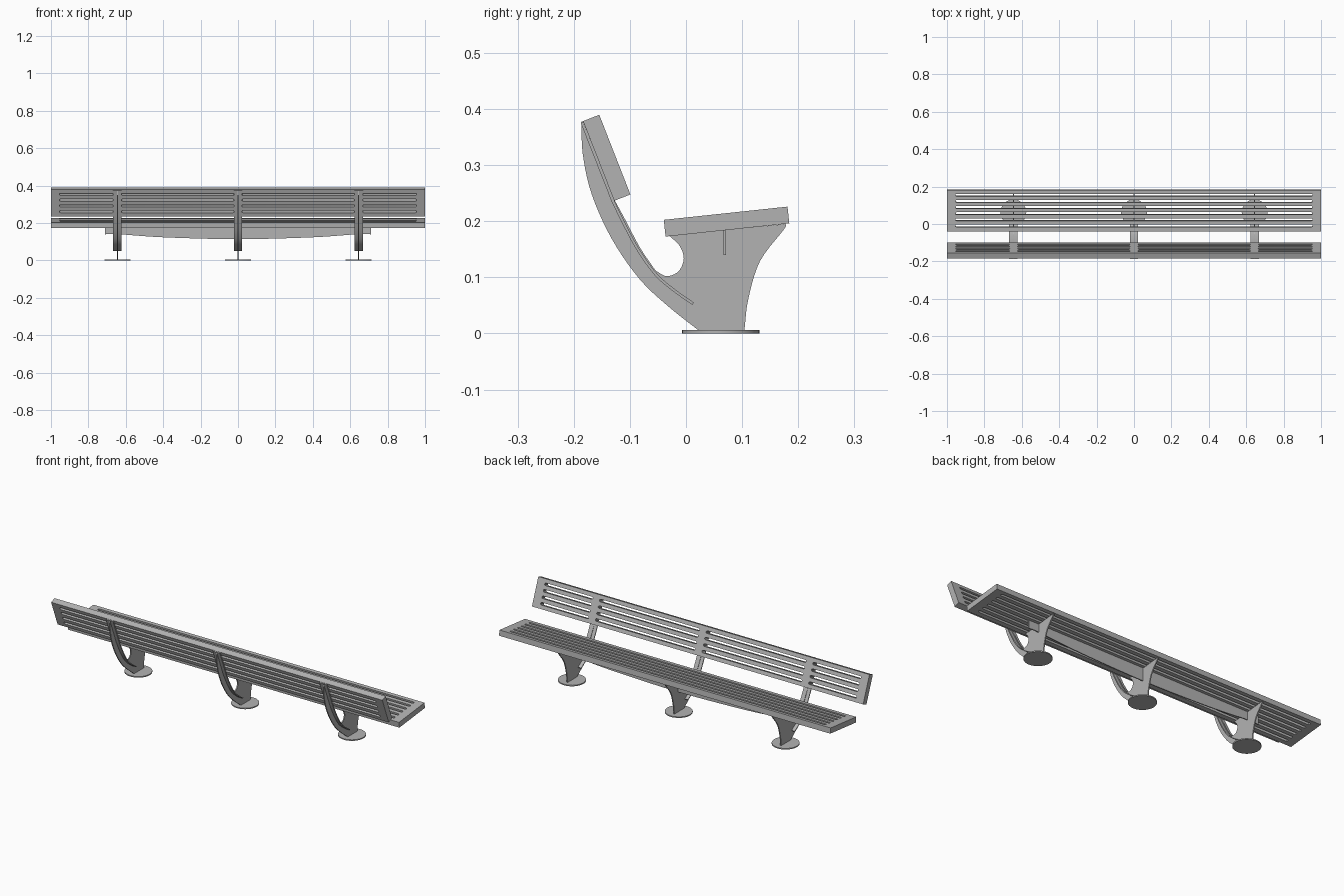
import bpy, bmesh, math
from mathutils import Matrix, Vector

cube = bpy.data.objects.get("Cube")
if cube:
    bpy.data.objects.remove(cube, do_unlink=True)

metal = bpy.data.materials.new("grey_metal")
metal.use_nodes = True
GREY = (0.45, 0.45, 0.45, 1)
metal.diffuse_color = GREY
metal.node_tree.nodes["Principled BSDF"].inputs["Base Color"].default_value = GREY

X, Y, Z = Vector((1, 0, 0)), Vector((0, 1, 0)), Vector((0, 0, 1))
parts = []


def frame(origin, across, up):
    """Matrix whose local x, y and z are across, up and their normal."""
    m = Matrix((across, up, across.cross(up))).transposed().to_4x4()
    m.translation = origin
    return m


def plate(name, outlines, thickness, matrix):
    """Flat plate from a closed outline; further outlines become holes."""
    curve = bpy.data.curves.new(name, 'CURVE')
    curve.dimensions = '2D'
    curve.fill_mode = 'BOTH'
    curve.extrude = thickness / 2
    for pts in outlines:
        s = curve.splines.new('POLY')
        s.points.add(len(pts) - 1)
        for p, (a, b) in zip(s.points, pts):
            p.co = (a, b, 0, 1)
        s.use_cyclic_u = True
    temp = bpy.data.objects.new(name + "_outline", curve)
    bpy.context.collection.objects.link(temp)
    dg = bpy.context.evaluated_depsgraph_get()
    mesh = bpy.data.meshes.new_from_object(temp.evaluated_get(dg))
    bpy.data.objects.remove(temp, do_unlink=True)
    bpy.data.curves.remove(curve)
    bm = bmesh.new()
    bm.from_mesh(mesh)
    bmesh.ops.remove_doubles(bm, verts=bm.verts, dist=1e-5)
    bmesh.ops.recalc_face_normals(bm, faces=bm.faces)
    bm.to_mesh(mesh)
    bm.free()
    mesh.materials.clear()
    mesh.materials.append(metal)
    obj = bpy.data.objects.new(name, mesh)
    obj.matrix_world = matrix
    bpy.context.collection.objects.link(obj)
    parts.append(obj)
    return obj


def smooth(points, steps=5):
    """Catmull-Rom curve through the points."""
    p = [Vector(q) for q in points]
    p = [2 * p[0] - p[1]] + p + [2 * p[-1] - p[-2]]
    out = []
    for a, b, c, d in zip(p, p[1:], p[2:], p[3:]):
        for i in range(steps):
            t = i / steps
            out.append(b + (c - a) * t / 2 + (2 * a - 5 * b + 4 * c - d) * t * t / 2
                       + (3 * b - a - 3 * c + d) * t ** 3 / 2)
    return out + [p[-2]]


def slot(x0, x1, v, r=0.0065, n=6):
    """Long hole with rounded ends."""
    ends = ((x1 - r, -math.pi / 2), (x0 + r, math.pi / 2))
    return [(cx + r * math.cos(a0 + math.pi * i / n), v + r * math.sin(a0 + math.pi * i / n))
            for cx, a0 in ends for i in range(n + 1)]


def slotted_panel(name, low, high, depth, rows, centre, spans):
    """Slotted board; low and high are the (y, z) ends of its middle line."""
    a, b = Vector((0, *low)), Vector((0, *high))
    h = (b - a).length
    holes = [slot(x0, x1, centre + 0.033 * (i - (rows - 1) / 2))
             for i in range(rows) for x0, x1 in spans]
    rect = [(-1, 0), (1, 0), (1, h), (-1, h)]
    plate(name, [rect] + holes, depth, frame(a, X, (b - a).normalized()))


# Seat and backrest
slotted_panel("seat", (-0.038, 0.1875), (0.1825, 0.211), 0.03, 6, 0.113, [(-0.955, 0.955)])
gaps = [(-0.955, -0.664), (-0.624, -0.02), (0.02, 0.624), (0.664, 0.955)]
slotted_panel("backrest", (-0.1135, 0.242), (-0.169, 0.384), 0.031, 4, 0.076, gaps)

# Beam under the seat with a bowed lower edge
bow = smooth([(-0.71, 0.14), (-0.645, 0.141), (-0.4, 0.124), (0, 0.114),
              (0.4, 0.124), (0.645, 0.141), (0.71, 0.14)])
plate("seat_beam", [bow + [(0.71, 0.184), (-0.71, 0.184)]], 0.005,
      frame(Vector((0, 0.069, 0)), X, Z))

# Leg outline in the side plane: rear sweep, front edge, notch, inner sweep
rear = smooth([(-0.186, 0.378), (-0.184, 0.32), (-0.168, 0.248), (-0.132, 0.168),
               (-0.082, 0.096), (-0.029, 0.046), (0.023, 0.005)])
front = smooth([(0.104, 0.005), (0.111, 0.061), (0.132, 0.129), (0.175, 0.186), (0.177, 0.195)])
notch = smooth([(-0.03, 0.174), (-0.012, 0.157), (-0.004, 0.134), (-0.013, 0.111),
                (-0.034, 0.102), (-0.053, 0.111)])
inner = smooth([(-0.055, 0.113), (-0.082, 0.153), (-0.109, 0.204), (-0.127, 0.237)])
leg_outline = rear + front + notch + inner + [Vector((-0.183, 0.378))]

# Curved flange strip along the inner sweep
path = [Vector((-0.183, 0.377))] + smooth([(-0.128, 0.237), (-0.11, 0.2), (-0.083, 0.15),
                                           (-0.052, 0.107), (-0.02, 0.079), (0.014, 0.055)])
side = []
for i, p in enumerate(path):
    d = path[min(i + 1, len(path) - 1)] - path[max(i - 1, 0)]
    side.append(p + Vector((d.y, -d.x)).normalized() * 0.005)
flange_outline = path + side[::-1]

disc = [(0.069 * math.cos(math.tau * i / 40), 0.069 * math.sin(math.tau * i / 40))
        for i in range(40)]

for label, x in (("right", -0.645), ("middle", 0), ("left", 0.645)):
    plane = frame(Vector((x, 0, 0)), Y, Z)
    plate(label + "_leg", [leg_outline], 0.006, plane)
    plate(label + "_flange", [flange_outline], 0.044, plane)
    plate(label + "_foot", [disc], 0.006, Matrix.Translation((x, 0.062, 0.003)))

# Smooth curved sides, keep edges sharp
bpy.ops.object.select_all(action='DESELECT')
for o in parts:
    o.select_set(True)
bpy.context.view_layer.objects.active = parts[0]
bpy.ops.object.shade_smooth_by_angle(angle=math.radians(30))
